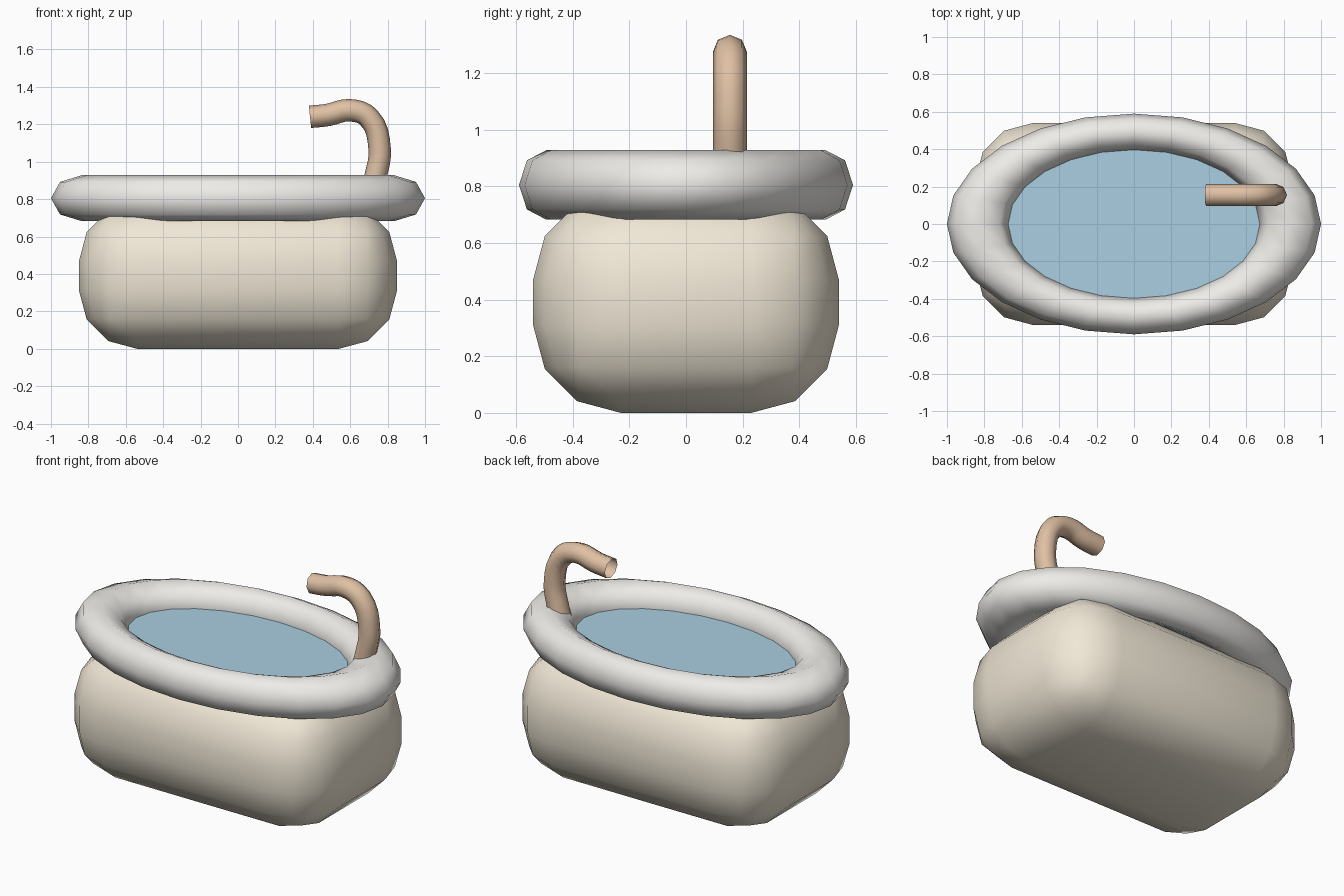
import bpy

if "Cube" in bpy.data.objects:
    bpy.data.objects.remove(bpy.data.objects["Cube"])


def finish(obj, name, color, smooth=True):
    obj.name = name
    mat = bpy.data.materials.new(name + "_material")
    mat.diffuse_color = (*color, 1)
    mat.use_nodes = True
    mat.node_tree.nodes["Principled BSDF"].inputs["Base Color"].default_value = mat.diffuse_color
    obj.data.materials.append(mat)
    if smooth and obj.type == 'MESH':
        obj.data.shade_smooth()
    return obj


def apply_scale():
    bpy.ops.object.transform_apply(location=False, rotation=False, scale=True)


# Tub body: box with wide three-segment rounding
bpy.ops.mesh.primitive_cube_add(size=1, location=(0, 0, 0.39))
body = bpy.context.object
body.scale = (1.70, 1.08, 0.78)
apply_scale()
bevel = body.modifiers.new("rounding", 'BEVEL')
bevel.width = 0.31
bevel.segments = 3
finish(body, "tub_body", (0.87, 0.80, 0.67))

# Rolled oval rim
bpy.ops.mesh.primitive_torus_add(major_segments=24, minor_segments=8,
                                 major_radius=0.835, minor_radius=0.165,
                                 location=(0, 0, 0.805))
rim = bpy.context.object
rim.scale = (1, 0.59, 0.745)
apply_scale()
finish(rim, "rim", (0.85, 0.84, 0.81))

# Water surface
bpy.ops.mesh.primitive_circle_add(vertices=24, radius=0.69, fill_type='NGON',
                                  location=(0, 0, 0.81))
water = bpy.context.object
water.scale = (1, 0.59, 1)
apply_scale()
finish(water, "water", (0.40, 0.62, 0.76), smooth=False)

# Faucet: open-ended tube swept along a hooked path
path = [(0.70, 0.80), (0.735, 0.92), (0.757, 1.07), (0.70, 1.235),
        (0.60, 1.275), (0.48, 1.25), (0.385, 1.24)]
curve = bpy.data.curves.new("faucet", 'CURVE')
curve.dimensions = '3D'
curve.bevel_depth = 0.06
curve.bevel_resolution = 2
curve.resolution_u = 4
spline = curve.splines.new('BEZIER')
spline.bezier_points.add(len(path) - 1)
for point, (x, z) in zip(spline.bezier_points, path):
    point.co = (x, 0.155, z)
    point.handle_left_type = point.handle_right_type = 'AUTO'
spline.use_smooth = True
faucet = bpy.data.objects.new("faucet", curve)
bpy.context.collection.objects.link(faucet)
finish(faucet, "faucet", (0.74, 0.53, 0.37))
